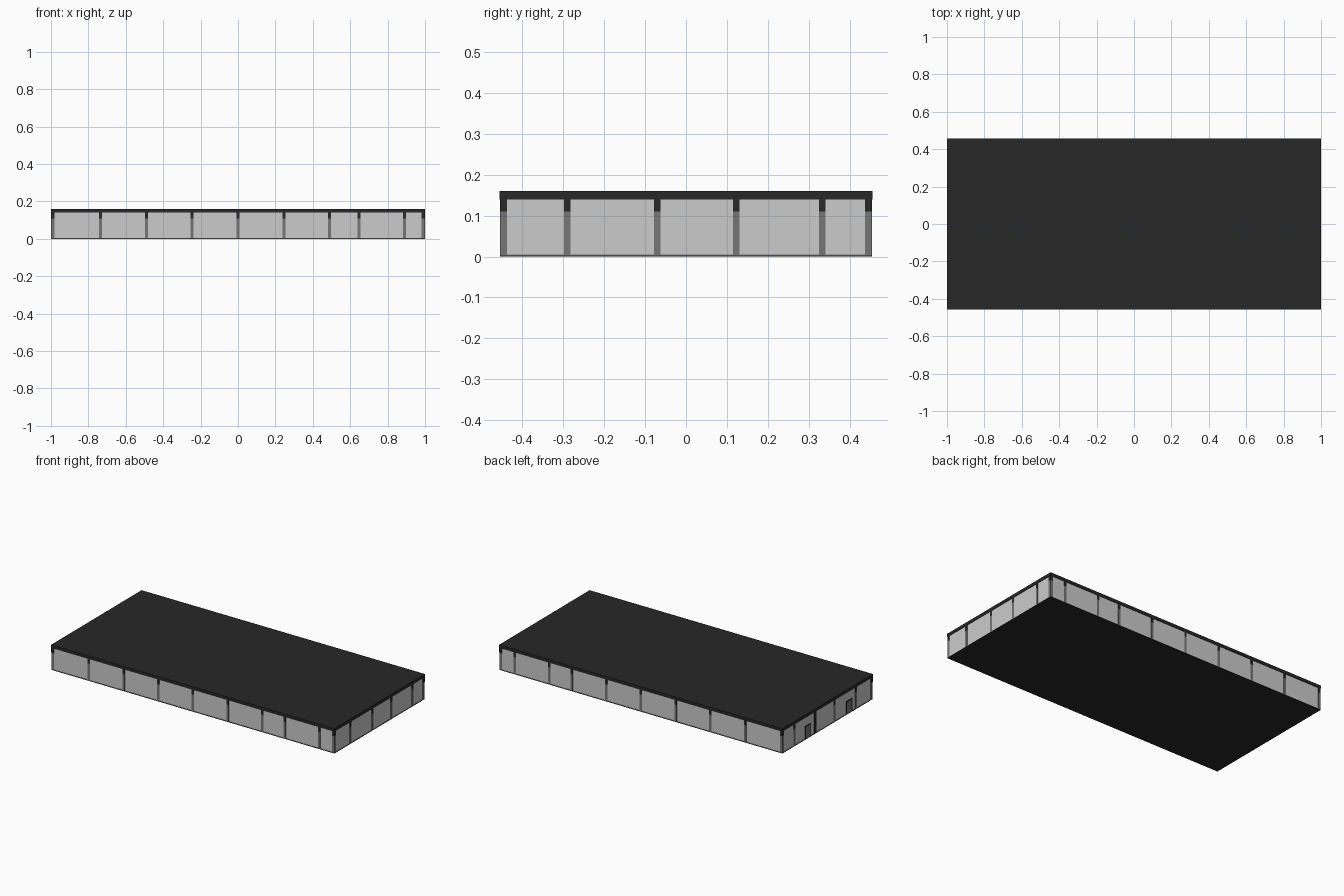
import bpy, bmesh
from mathutils import Matrix, Vector

if "Cube" in bpy.data.objects:
    bpy.data.objects.remove(bpy.data.objects["Cube"])

HX, HY = 1.0, 0.456        # half footprint
ROOF_Z, TOP = 0.14, 0.16   # underside and top of roof
SPLIT = 0.11               # height where posts change colour


def mat(name, r, g, b):
    m = bpy.data.materials.new(name)
    m.diffuse_color = (r, g, b, 1)
    m.use_nodes = True
    m.node_tree.nodes["Principled BSDF"].inputs["Base Color"].default_value = m.diffuse_color
    return m


DARK = mat("charcoal", 0.021, 0.021, 0.021)
POST = mat("mid grey", 0.18, 0.18, 0.18)
PANEL = mat("pale grey panel", 0.60, 0.60, 0.60)


def boxes(name, spans, material):
    """One object made of boxes given as (x0, x1, y0, y1, z0, z1)."""
    bm = bmesh.new()
    for x0, x1, y0, y1, z0, z1 in spans:
        centre = Vector(((x0 + x1) / 2, (y0 + y1) / 2, (z0 + z1) / 2))
        size = Matrix.Diagonal((x1 - x0, y1 - y0, z1 - z0, 1))
        bmesh.ops.create_cube(bm, size=1, matrix=Matrix.Translation(centre) @ size)
    me = bpy.data.meshes.new(name)
    bm.to_mesh(me)
    bm.free()
    me.materials.append(material)
    ob = bpy.data.objects.new(name, me)
    bpy.context.collection.objects.link(ob)
    return ob


def ring(z0, z1, inset, t):
    """Four boxes running round the footprint."""
    x, y = HX - inset, HY - inset
    return [(-x, x, -y, -y + t, z0, z1), (-x, x, y - t, y, z0, z1),
            (-x, -x + t, -y + t, y - t, z0, z1), (x - t, x, -y + t, y - t, z0, z1)]


# Roof and floor slabs
boxes("roof", [(-HX, HX, -HY, HY, ROOF_Z, TOP)], DARK)
boxes("floor", [(-HX + 0.001, HX - 0.001, -HY + 0.001, HY - 0.001, 0, 0.003)], DARK)

# Wall panels and base rail
boxes("wall_panels", ring(0.003, ROOF_Z, 0.003, 0.006), PANEL)
boxes("base_rail", ring(0.001, 0.005, 0.001, 0.006), POST)

# Posts along the long sides, the ends and the corners
LONG = [-0.735, -0.49, -0.245, 0.0, 0.245, 0.49, 0.647, 0.89]
SHORT = [-0.29, -0.07, 0.123, 0.333]
W, D = 0.008, 0.018


def posts(z0, z1, inset):
    out = []
    for s in (-1, 1):
        for x in LONG:
            a, b = sorted((s * (HY - inset), s * (HY - D)))
            out.append((x - W, x + W, a, b, z0, z1))
        for y in SHORT:
            a, b = sorted((s * (HX - inset), s * (HX - D)))
            out.append((a, b, y - W, y + W, z0, z1))
        for t in (-1, 1):
            x0, x1 = sorted((s * (HX - inset), s * (HX - D)))
            y0, y1 = sorted((t * (HY - inset), t * (HY - D)))
            out.append((x0, x1, y0, y1, z0, z1))
    return out


boxes("post_lower", posts(0.005, SPLIT, 0.001), POST)
boxes("post_upper", posts(SPLIT, ROOF_Z, 0.0005), DARK)

# Two framed doors on the left end
frames, leaves = [], []
for y in (0.195, -0.22):
    x0, x1, h, w, f = -HX + 0.0005, -HX + 0.006, 0.085, 0.03, 0.007
    frames += [(x0, x1, y - w, y - w + f, 0.003, h), (x0, x1, y + w - f, y + w, 0.003, h),
               (x0, x1, y - w + f, y + w - f, h - f, h)]
    leaves.append((x0 + 0.001, x1, y - w + f, y + w - f, 0.003, h - f))
boxes("door_frames", frames, DARK)
boxes("door_leaves", leaves, POST)

# Dark post beside the doors
boxes("left_dark_post", [(-HX + 0.0002, -HX + D, 0.114, 0.132, 0.003, ROOF_Z)], DARK)
